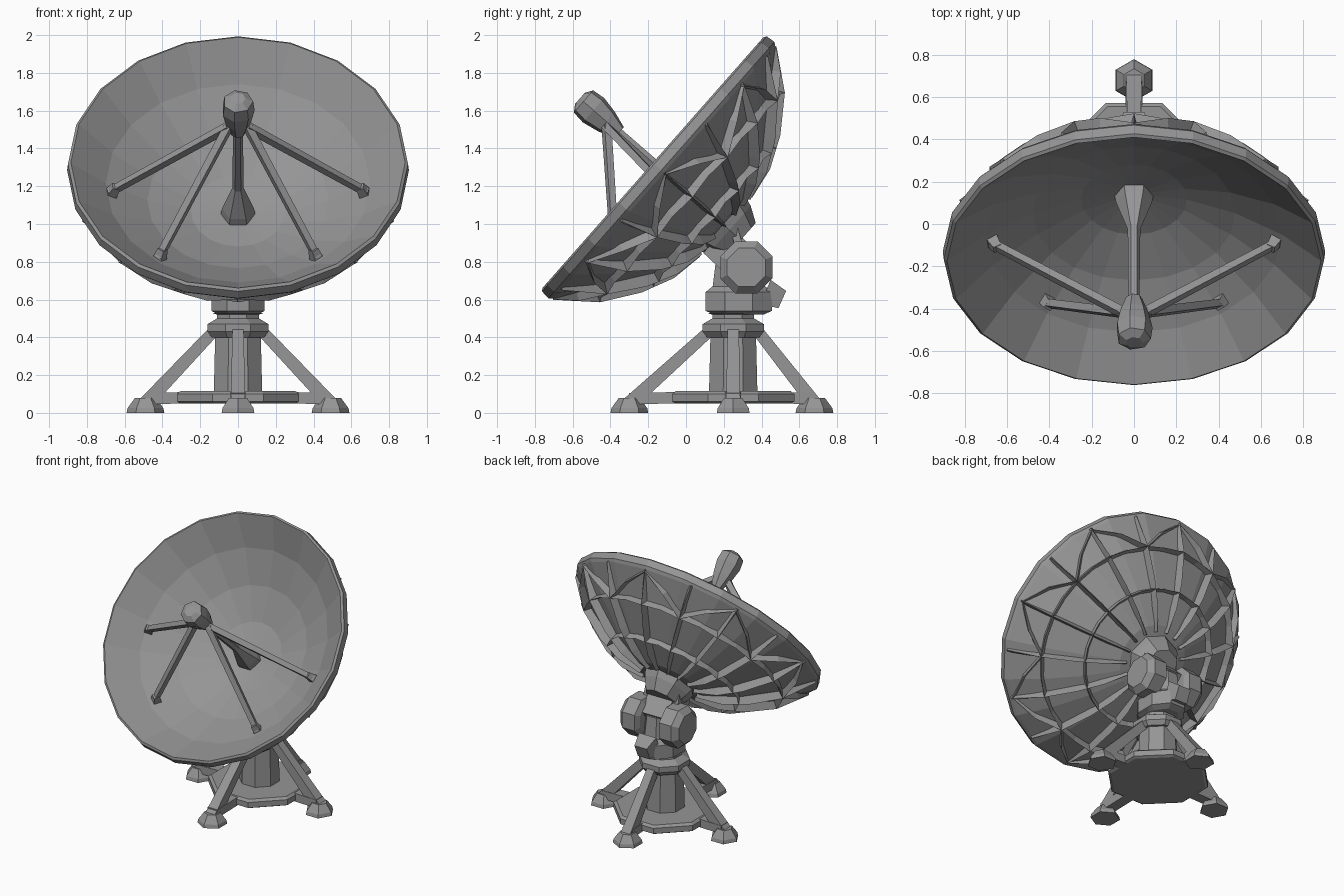
import bpy, bmesh, math
from mathutils import Vector, Matrix

if "Cube" in bpy.data.objects:
    bpy.data.objects.remove(bpy.data.objects["Cube"])

GREY = bpy.data.materials.new("painted_grey")
GREY.diffuse_color = (0.3, 0.3, 0.3, 1)
GREY.use_nodes = True
GREY.node_tree.nodes["Principled BSDF"].inputs["Base Color"].default_value = GREY.diffuse_color

# dish frame: local z looks out of the dish, local y runs up the rim
DISH = Matrix(((1, 0, 0, 0), (0, .661, -.75, -.175), (0, .75, .661, 1.325), (0, 0, 0, 1)))
PED_Y = 0.25


def finish(name, bm, matrix=None):
    bmesh.ops.recalc_face_normals(bm, faces=bm.faces)
    me = bpy.data.meshes.new(name)
    bm.to_mesh(me)
    bm.free()
    if matrix is not None:
        me.transform(matrix)
    me.materials.append(GREY)
    ob = bpy.data.objects.new(name, me)
    bpy.context.collection.objects.link(ob)
    return ob


def lathe(name, profile, sides, matrix=None, turn=0.0):
    """Spin (radius, height) points about z; the ends are capped."""
    bm = bmesh.new()
    rings = []
    for r, z in profile:
        if r == 0:
            rings.append([bm.verts.new((0, 0, z))] * sides)
        else:
            rings.append([bm.verts.new((r * math.cos(turn + i * math.tau / sides),
                                        r * math.sin(turn + i * math.tau / sides), z))
                          for i in range(sides)])
    for a, b in zip(rings, rings[1:]):
        for i in range(sides):
            j = (i + 1) % sides
            bm.faces.new(list(dict.fromkeys((a[i], a[j], b[j], b[i]))))
    for ring in (rings[0], rings[-1]):
        if ring[0] is not ring[1]:
            bm.faces.new(ring)
    return finish(name, bm, matrix)


def bar(name, p, q, w0, w1=None, depth=None, matrix=None):
    """Square bar from p to q, tapering from width w0 to w1."""
    p, q = Vector(p), Vector(q)
    w1 = w1 or w0
    d = (q - p).normalized()
    side = d.cross(Vector((0, 0, 1)))
    side = side.normalized() if side.length > 1e-3 else Vector((1, 0, 0))
    up = side.cross(d)
    bm = bmesh.new()
    ends = []
    for c, w in ((p, w0), (q, w1)):
        h = depth or w
        ends.append([bm.verts.new(c + side * sx * w / 2 + up * sy * h / 2)
                     for sx, sy in ((-1, -1), (1, -1), (1, 1), (-1, 1))])
    for i in range(4):
        j = (i + 1) % 4
        bm.faces.new((ends[0][i], ends[0][j], ends[1][j], ends[1][i]))
    bm.faces.new(ends[0])
    bm.faces.new(ends[1])
    return finish(name, bm, matrix)


def back(r):
    return -.07 - .45 * (1 - (r / .9) ** 2)


def front(r):
    return -.42 * (1 - (r / .9) ** 2)


# dish shell
radii = (.25, .48, .7)
lathe("dish", [(0, front(0))] + [(r, front(r)) for r in radii]
      + [(.885, 0), (.9, -.01), (.905, -.06), (.89, back(.89))]
      + [(r, back(r)) for r in reversed(radii)] + [(0, back(0))], 20, DISH)


def fin(name, path, width):
    """Triangular rib on the dish back; path holds (radius, angle, height)."""
    bm = bmesh.new()
    rows = []
    for r, a, h in path:
        out = Vector((math.cos(a), math.sin(a), 0))
        base = out * r + Vector((0, 0, back(r) + .02))
        nrm = (out * r * .9 / .81 - Vector((0, 0, 1))).normalized()
        rows.append((base, nrm, h))
    vs = []
    for i, (b, n, h) in enumerate(rows):
        t = rows[min(i + 1, len(rows) - 1)][0] - rows[max(i - 1, 0)][0]
        s = t.cross(n).normalized() * width / 2
        vs.append([bm.verts.new(v) for v in (b - s, b + s, b + n * (h + .02))])
    for a, b in zip(vs, vs[1:]):
        for i in range(3):
            j = (i + 1) % 3
            bm.faces.new((a[i], a[j], b[j], b[i]))
    bm.faces.new(vs[0])
    bm.faces.new(vs[-1])
    finish(name, bm, DISH)


# ribs on the back of the dish: radial, rings, and diagonals
RIBS = 16
for k in range(RIBS):
    a, step = k * math.tau / RIBS, math.tau / RIBS
    fin("radial_rib", [(.2, a, .02), (.36, a, .045), (.52, a, .05), (.7, a, .045), (.88, a, .0)], .035)
    for r in (.46, .7):
        fin("ring_rib", [(r, a, .045), (r, a + step / 2, .03), (r, a + step, .045)], .03)
    if k % 2:
        for s in (-1, 1):
            fin("diagonal_rib", [(.7, a, .045), (.79, a + s * step / 2, .03), (.87, a + s * step, .0)], .025)

# feed horn, stem, receiver head and its four struts
lathe("feed_cone", [(.095, -.43), (.085, -.37), (.03, -.2), (.026, .26)], 6, DISH)
lathe("receiver_head", [(.04, .24), (.07, .33), (.088, .42), (.08, .49), (.04, .515)], 7, DISH)
for s in (-1, 1):
    for x, y in ((.68, -.06), (.42, -.51)):
        r = math.hypot(x, y)
        foot = (s * x, y, front(r) + .01)
        bar("feed_strut", foot, (s * .05, -.02, .31), .035, .04, matrix=DISH)
        bar("strut_foot", (s * x, y, front(r) - .02), (s * x * .95, y * .95, front(r) + .05), .06, .04, matrix=DISH)

# mount behind the dish
lathe("dish_hub", [(.2, -.46), (.17, -.54), (.12, -.62)], 8, DISH)
bar("hub_arm", (0, .16, .92), (0, .33, .76), .2, .2)
for s in (-1, 1):
    side = Matrix.Translation((0, .32, .77)) @ Matrix.Rotation(s * math.pi / 2, 4, 'Y')
    lathe("elevation_drum", [(.11, .08), (.15, .1), (.15, .2), (.11, .24)], 8, side, math.pi / 8)
    bar("dish_bracket", (s * .12, .3, .8), (s * .12, .25, 1.0), .05, .035)
bar("rear_motor", (0, .42, .64), (0, .51, .6), .14, .1)

# pedestal
PED = Matrix.Translation((0, PED_Y, 0))
lathe("column", [(.14, .06), (.13, .43)], 8, PED, math.pi / 8)
lathe("collar", [(.15, .4), (.175, .43), (.175, .47), (.12, .5), (.12, .52), (.15, .53)], 8, PED, math.pi / 8)
lathe("turntable", [(.14, .52), (.19, .54), (.19, .64), (.15, .67), (.13, .82)], 8,
      Matrix.Translation((0, .28, 0)) @ Matrix.Diagonal((.8, 1, 1, 1)), math.pi / 8)
lathe("base_plate", [(.33, .05), (.35, .06), (.35, .1), (.33, .115)], 8, PED, math.pi / 8)

# four legs with feet
for x, y in ((0, -.3), (.49, PED_Y), (-.49, PED_Y), (0, .68)):
    d = Vector((x, y - PED_Y, 0)).normalized()
    c = Vector((0, PED_Y, 0))
    f = Vector((x, y, 0))
    bar("leg", f + Vector((0, 0, .05)), c + d * .14 + Vector((0, 0, .42)), .075, .06)
    bar("base_beam", c + d * .1 + Vector((0, 0, .085)), f + Vector((0, 0, .075)), .08, .08, .06)
    lathe("foot", [(.1, 0), (.095, .025), (.055, .08)], 6, Matrix.Translation(f), math.atan2(d.y, d.x))
